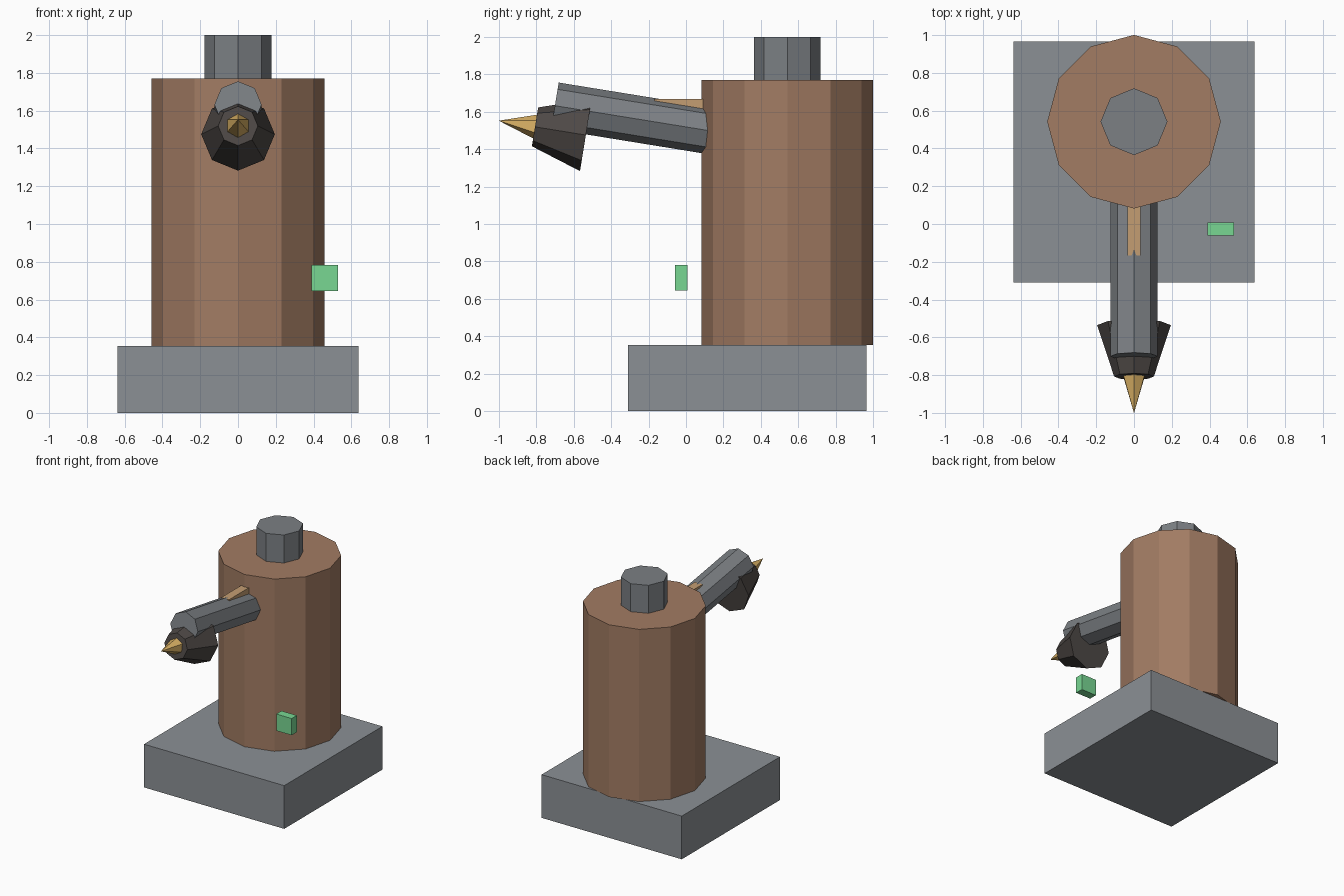
import bpy
from math import radians, sin, cos
from mathutils import Vector

if "Cube" in bpy.data.objects:
    bpy.data.objects.remove(bpy.data.objects["Cube"])

TILT = radians(9.2)
AXIS = Vector((0, -cos(TILT), sin(TILT)))


def paint(ob, name, rgb=None):
    ob.name = name
    if rgb:
        mat = bpy.data.materials.new(name + "_colour")
        mat.diffuse_color = (*rgb, 1)
        mat.use_nodes = True
        mat.node_tree.nodes["Principled BSDF"].inputs["Base Color"].default_value = mat.diffuse_color
        ob.data.materials.append(mat)
    return ob


def box(name, lo, hi, rgb=None):
    lo, hi = Vector(lo), Vector(hi)
    bpy.ops.mesh.primitive_cube_add(size=1, location=(lo + hi) / 2)
    ob = bpy.context.object
    ob.scale = hi - lo
    bpy.ops.object.transform_apply(location=False, rotation=False, scale=True)
    return paint(ob, name, rgb)


def taper(name, sides, r1, r2, start, direction, length, rgb=None):
    # faceted cylinder or cone from start along direction, lying in the y-z plane
    rot = (radians(90) - TILT, 0, 0) if direction is AXIS else (0, 0, 0)
    bpy.ops.mesh.primitive_cone_add(
        vertices=sides, radius1=r1, radius2=r2, depth=length,
        location=Vector(start) + direction * length / 2, rotation=rot)
    return paint(bpy.context.object, name, rgb)


UP = Vector((0, 0, 1))

# plinth, body and top stub
box("base", (-0.637, -0.31, 0), (0.637, 0.965, 0.355), (0.26, 0.28, 0.30))
taper("body", 12, 0.459, 0.459, (0, 0.541, 0.355), UP, 1.415, (0.36, 0.20, 0.125))
taper("top_stub", 8, 0.177, 0.177, (0, 0.541, 1.77), UP, 0.23, (0.20, 0.215, 0.23))

# tilted arm with its head and point
front = Vector((0, -0.70, 1.632))
taper("arm", 8, 0.125, 0.125, front - AXIS * 0.87, AXIS, 0.87, (0.20, 0.215, 0.23))
taper("head", 8, 0.195, 0.105, (0, -0.535, 1.475), AXIS, 0.275, (0.075, 0.065, 0.06))
taper("point", 6, 0.065, 0, (0, -0.803, 1.52), AXIS, 0.2, (0.70, 0.44, 0.13))

# wedge strip on the arm and loose side tag
box("arm_strip", (-0.035, -0.167, 1.56), (0.035, 0.2, 1.667), (0.55, 0.34, 0.17))
box("side_tag", (0.39, -0.06, 0.645), (0.53, 0.008, 0.782), (0.19, 0.68, 0.29))
